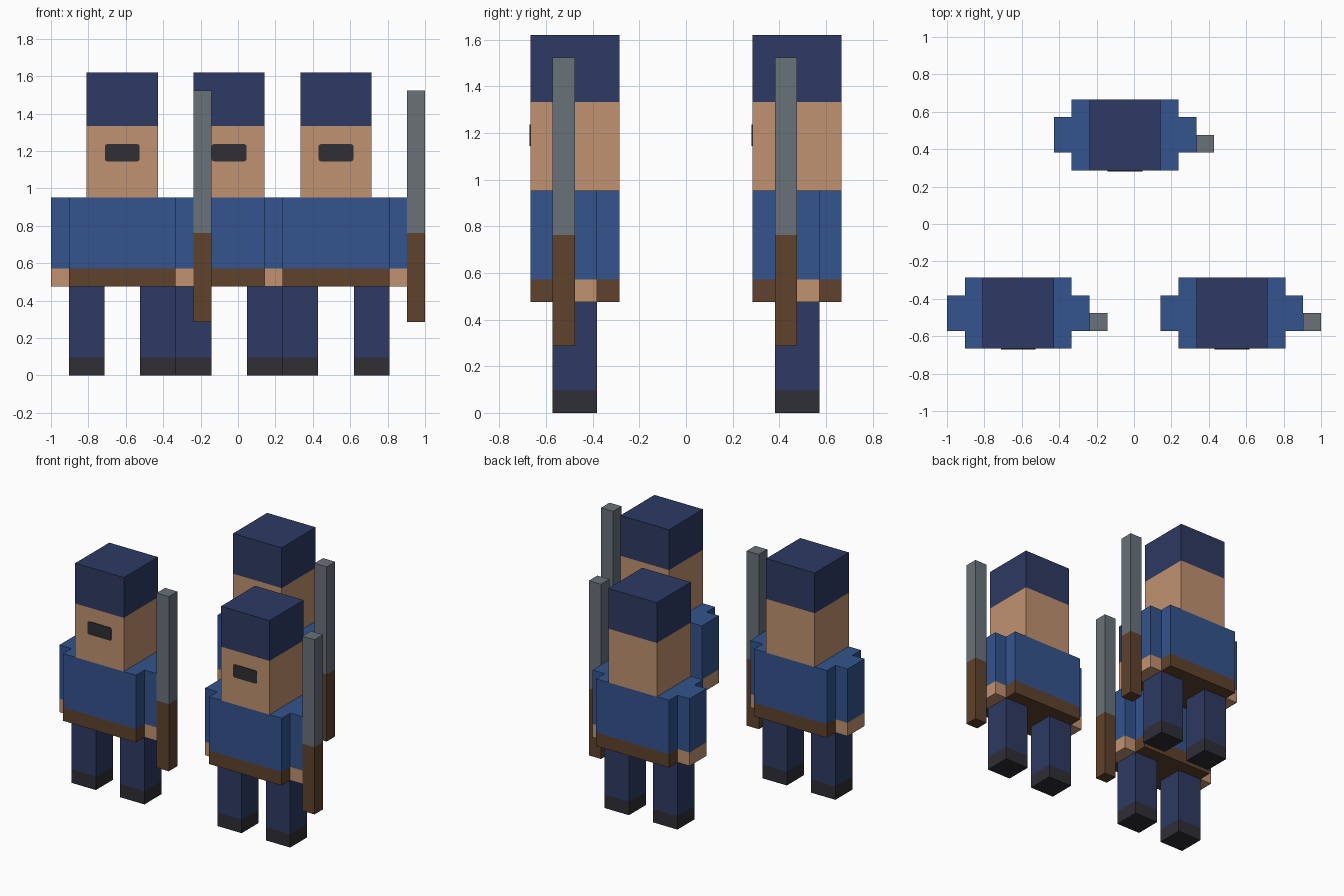
import bpy, bmesh

if "Cube" in bpy.data.objects:
    bpy.data.objects.remove(bpy.data.objects["Cube"])

U = 2 / 21  # one voxel


def material(name, r, g, b):
    lin = [(c / 255 / 12.92) if c < 11 else ((c / 255 + 0.055) / 1.055) ** 2.4 for c in (r, g, b)]
    m = bpy.data.materials.new(name)
    m.diffuse_color = (*lin, 1)
    m.use_nodes = True
    m.node_tree.nodes["Principled BSDF"].inputs["Base Color"].default_value = m.diffuse_color
    return m


NAVY = material("navy cloth", 45, 58, 99)
BLUE = material("blue coat", 51, 84, 141)
SKIN = material("skin", 192, 146, 112)
BROWN = material("brown leather", 95, 66, 43)
DARK = material("near black", 46, 46, 53)
STEEL = material("grey steel", 104, 114, 122)


def stack(name, origin, x, y, levels, mats):
    """Square column cut at the given heights, one colour per segment (voxel units)."""
    bm = bmesh.new()
    corners = [(x[0], y[0]), (x[1], y[0]), (x[1], y[1]), (x[0], y[1])]
    rings = [[bm.verts.new((a * U, b * U, z * U)) for a, b in corners] for z in levels]
    for i, (lo, hi) in enumerate(zip(rings, rings[1:])):
        for k in range(4):
            n = (k + 1) % 4
            bm.faces.new((lo[k], lo[n], hi[n], hi[k])).material_index = i
    bm.faces.new(rings[0][::-1]).material_index = 0
    bm.faces.new(rings[-1]).material_index = len(mats) - 1
    return finish(name, bm, origin, mats)


def finish(name, bm, origin, mats):
    mesh = bpy.data.meshes.new(name)
    bm.to_mesh(mesh)
    bm.free()
    for m in mats:
        mesh.materials.append(m)
    ob = bpy.data.objects.new(name, mesh)
    ob.location = (origin[0] * U, origin[1] * U, 0)
    bpy.context.collection.objects.link(ob)
    return ob


def visor(name, origin):
    """Thin dark eye plate with slightly rounded corners, on the face front."""
    bm = bmesh.new()
    bmesh.ops.create_cube(bm, size=1)
    for v in bm.verts:
        v.co = (v.co.x * 1.96 * U, -2 * U + v.co.y * 0.008, (12.5 + v.co.z * 0.96) * U)
    edges = [e for e in bm.edges if abs(e.verts[0].co.y - e.verts[1].co.y) > 0.004]
    bmesh.ops.bevel(bm, geom=edges, offset=0.012, segments=2, profile=0.5, affect='EDGES')
    return finish(name, bm, origin, [DARK])


def soldier(tag, o):
    stack(f"torso_{tag}", o, (-3, 3), (-2, 2), (5, 6, 10), (BROWN, BLUE))
    stack(f"head_and_cap_{tag}", o, (-2, 2), (-2, 2), (10, 14, 17), (SKIN, NAVY))
    visor(f"eye_band_{tag}", o)
    # paired limbs
    for side, s in (("left", -1), ("right", 1)):
        stack(f"{side}_leg_{tag}", o, sorted((s, 3 * s)), (-1, 1), (0, 1, 5), (DARK, NAVY))
        stack(f"{side}_arm_{tag}", o, sorted((3 * s, 4 * s)), (-1, 1), (5, 6, 10), (SKIN, BLUE))
    # long gun held beside the right hand
    stack(f"musket_{tag}", o, (4, 5), (-1, 0), (3, 8, 16), (BROWN, STEEL))


# triangle formation: two in front, one behind
for tag, spot in (("front_left", (-6.5, -5)), ("front_right", (5.5, -5)), ("rear", (-0.5, 5))):
    soldier(tag, spot)
